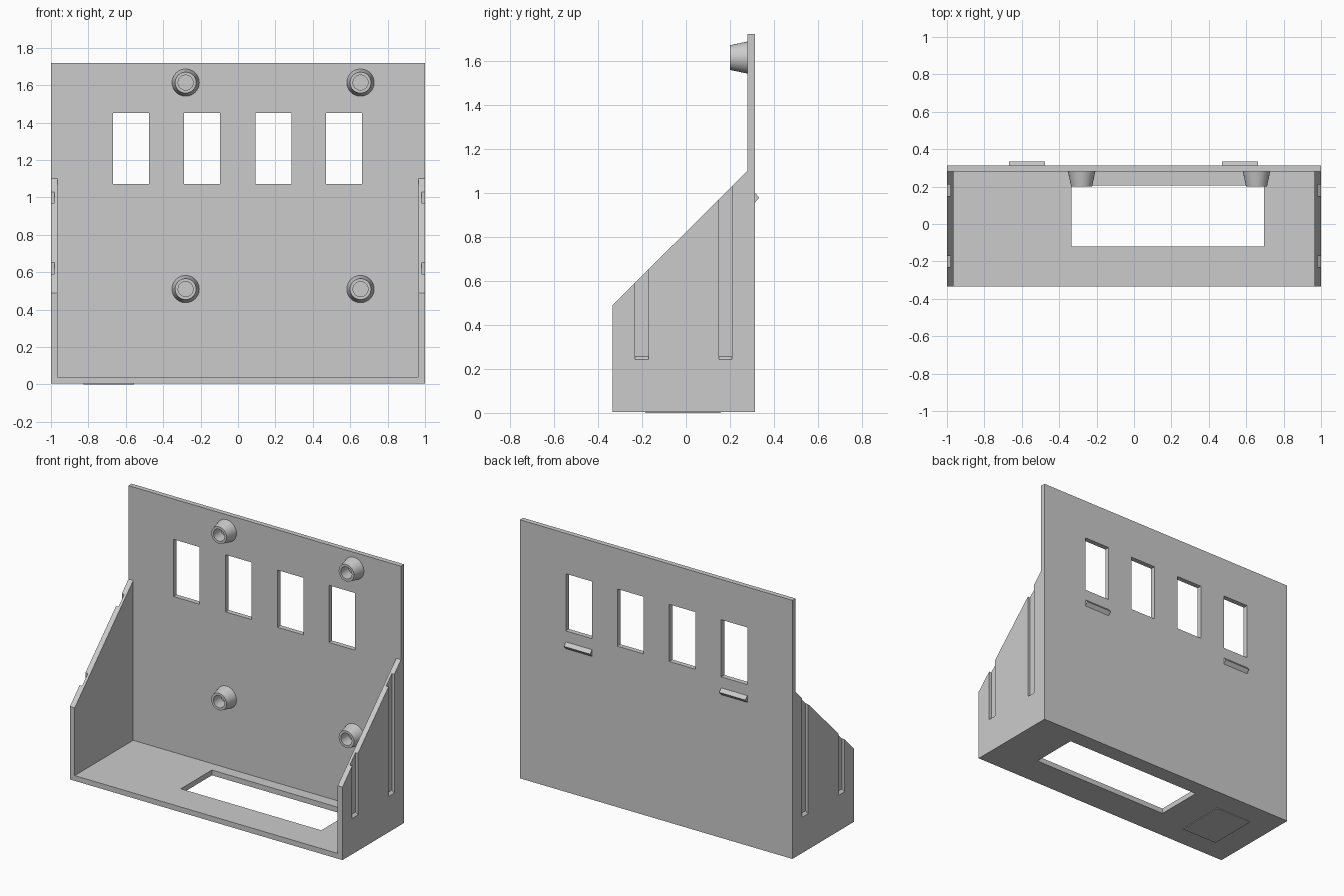
import bpy
import bmesh
from math import cos, sin, tau

cube = bpy.data.objects.get("Cube")
if cube:
    bpy.data.objects.remove(cube, do_unlink=True)

grey = bpy.data.materials.new("plain grey")
grey.use_nodes = True
GREY = (0.6, 0.6, 0.6, 1)
grey.diffuse_color = GREY
grey.node_tree.nodes["Principled BSDF"].inputs["Base Color"].default_value = GREY


def new_object(name, bm):
    bmesh.ops.recalc_face_normals(bm, faces=bm.faces)
    mesh = bpy.data.meshes.new(name)
    bm.to_mesh(mesh)
    bm.free()
    mesh.materials.append(grey)
    obj = bpy.data.objects.new(name, mesh)
    bpy.context.collection.objects.link(obj)
    return obj


def prism(name, profile, x0, x1):
    """Extrude a (y, z) profile along x."""
    bm = bmesh.new()
    face = bm.faces.new([bm.verts.new((x0, y, z)) for y, z in profile])
    ext = bmesh.ops.extrude_face_region(bm, geom=[face])["geom"]
    verts = [v for v in ext if isinstance(v, bmesh.types.BMVert)]
    bmesh.ops.translate(bm, verts=verts, vec=(x1 - x0, 0, 0))
    return new_object(name, bm)


def box(name, x, y, z):
    return prism(name, [(y[0], z[0]), (y[1], z[0]), (y[1], z[1]), (y[0], z[1])], *x)


def cut(target, cutter):
    cutter.hide_render = True
    mod = target.modifiers.new("cut", "BOOLEAN")
    mod.operation, mod.solver, mod.object = "DIFFERENCE", "EXACT", cutter
    bpy.context.view_layer.objects.active = target
    bpy.ops.object.modifier_apply(modifier=mod.name)
    bpy.data.objects.remove(cutter, do_unlink=True)


FRONT, INNER, BACK = -0.333, 0.28, 0.313
BASE, FLOOR, TOP = 0.005, 0.04, 1.72
WALL = 0.965

# Back panel with four windows
panel = box("back_panel", (-1, 1), (INNER, BACK), (BASE, TOP))
window_centres = [-0.573, -0.192, 0.189, 0.567]
for x in window_centres:
    cut(panel, box("window_cutter", (x - 0.096, x + 0.096), (0.2, 0.4), (1.073, 1.452)))

# Floor with a rectangular opening
floor = box("floor", (-WALL, WALL), (FRONT, INNER), (BASE, FLOOR))
cut(floor, box("opening_cutter", (-0.335, 0.695), (-0.12, 0.205), (-0.1, 0.1)))

# Sloped side walls with outer grooves
for side, name in ((-1, "right_wall"), (1, "left_wall")):
    wall = prism(name, [(FRONT, BASE), (INNER, BASE), (INNER, 1.1), (FRONT, 0.49)],
                 side * WALL, side)
    for y in (-0.201, 0.18):
        groove = box("groove_cutter", (side * 0.982, side * 1.02),
                     (y - 0.03, y + 0.03), (0.23, 1.3))
        # Ramp at the lower end of the groove
        for v in groove.data.vertices:
            if v.co.z < 0.5:
                v.co.z = 0.257 if abs(v.co.x) < 1 else 0.226
        cut(wall, groove)

# Hollow tapered mounting posts
SEGMENTS = 48
post_rings = [(0.073, INNER), (0.056, 0.2), (0.04, 0.2), (0.04, INNER - 0.002)]
for row, z in (("upper", 1.614), ("lower", 0.51)):
    for side, x in (("right", -0.28), ("left", 0.655)):
        bm = bmesh.new()
        loops = [[bm.verts.new((x + r * cos(tau * i / SEGMENTS), y,
                                z + r * sin(tau * i / SEGMENTS)))
                  for i in range(SEGMENTS)] for r, y in post_rings]
        for a, b in zip(loops, loops[1:]):
            for i in range(SEGMENTS):
                j = (i + 1) % SEGMENTS
                bm.faces.new((a[i], a[j], b[j], b[i]))
        bm.faces.new(loops[-1])
        bm.faces.new(loops[0])
        post = new_object(f"{row}_{side}_post", bm)
        bpy.ops.object.select_all(action="DESELECT")
        post.select_set(True)
        bpy.context.view_layer.objects.active = post
        bpy.ops.object.shade_smooth_by_angle()

# Snap ridges on the back, below the outer windows
for x, name in ((window_centres[0], "right_ridge"), (window_centres[-1], "left_ridge")):
    prism(name, [(BACK, 0.955), (0.333, 0.978), (BACK, 1.0)], x - 0.096, x + 0.096)

# Thin pad under the floor
box("base_pad", (-0.825, -0.555), (-0.183, 0.157), (0, BASE))
